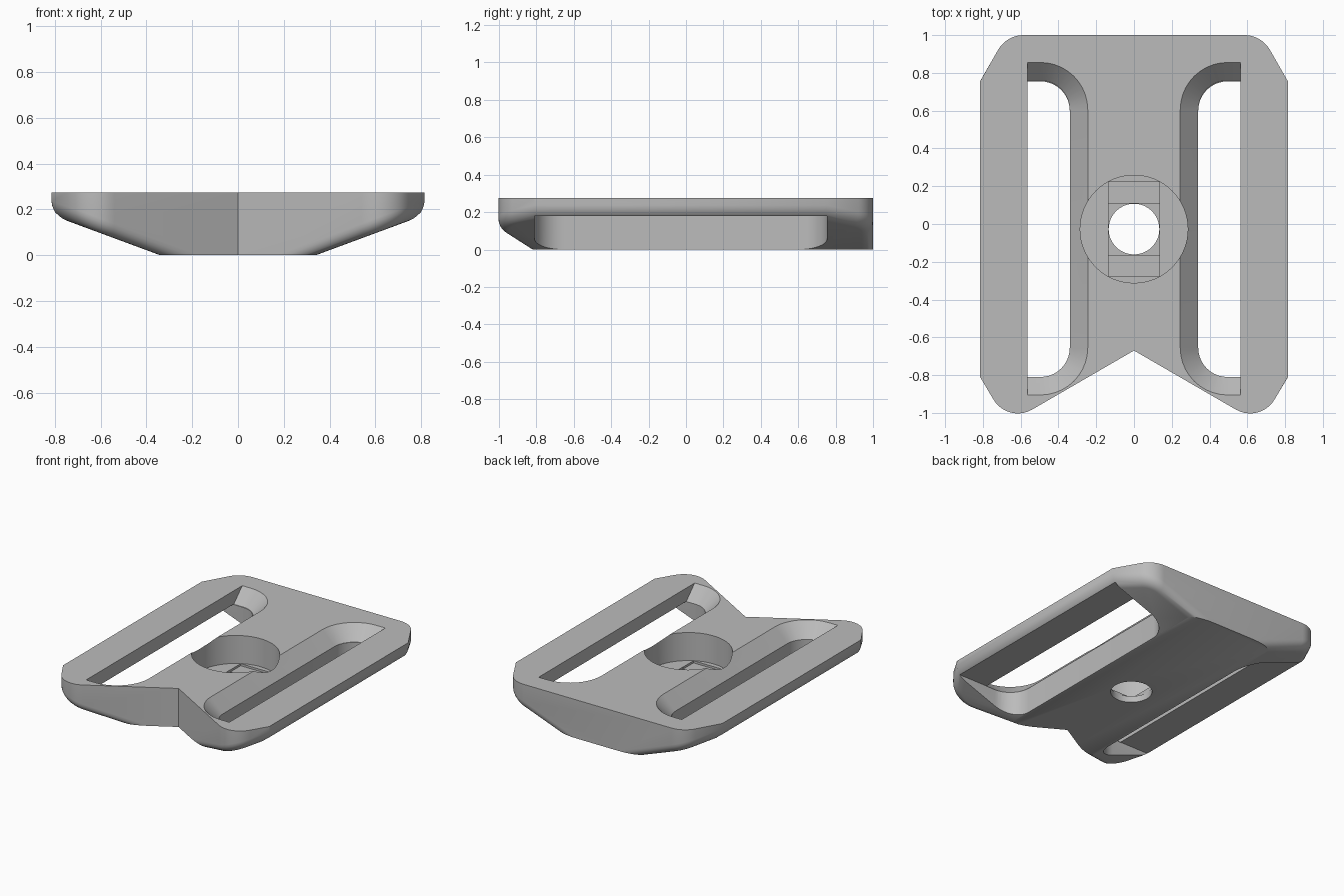
import bpy, bmesh, math
from mathutils import Vector

old = bpy.data.objects.get("Cube")
if old:
    bpy.data.objects.remove(old, do_unlink=True)

TOP = 0.275        # plate thickness
BAR = 0.18         # underside of the side bars
BORE_Y = -0.027    # centre of the screw hole


def rounded(corners, steps=10):
    """Outline from (x, y, radius) corners, each with a tangent arc."""
    points = []
    for i, (x, y, r) in enumerate(corners):
        p = Vector((x, y))
        if r == 0:
            points.append(p)
            continue
        a = (Vector(corners[i - 1][:2]) - p).normalized()
        b = (Vector(corners[(i + 1) % len(corners)][:2]) - p).normalized()
        half = a.angle(b) / 2
        centre = p + (a + b).normalized() * (r / math.sin(half))
        start = p + a * (r / math.tan(half)) - centre
        end = p + b * (r / math.tan(half)) - centre
        sweep = start.angle_signed(end)
        for k in range(steps + 1):
            t = -sweep * k / steps
            c, s = math.cos(t), math.sin(t)
            points.append(centre + Vector((start.x * c - start.y * s,
                                           start.x * s + start.y * c)))
    return points


def loft(bm, low, z0, high, z1):
    """Closed solid between two matching outlines."""
    a = [bm.verts.new((p.x, p.y, z0)) for p in low]
    b = [bm.verts.new((p.x, p.y, z1)) for p in high]
    bm.faces.new(a[::-1])
    bm.faces.new(b)
    for i in range(len(a)):
        j = (i + 1) % len(a)
        bm.faces.new((a[i], a[j], b[j], b[i]))
    bmesh.ops.recalc_face_normals(bm, faces=bm.faces)


def make(name, bm):
    mesh = bpy.data.meshes.new(name)
    bm.to_mesh(mesh)
    bm.free()
    obj = bpy.data.objects.new(name, mesh)
    bpy.context.collection.objects.link(obj)
    return obj


def prism(name, low, z0, z1, high=None):
    bm = bmesh.new()
    loft(bm, low, z0, high or low, z1)
    return make(name, bm)


def circle(r, n=64):
    return [Vector((r * math.cos(2 * math.pi * i / n),
                    BORE_Y + r * math.sin(2 * math.pi * i / n))) for i in range(n)]


def box(x0, x1, y0, y1):
    return [Vector(p) for p in ((x0, y0), (x1, y0), (x1, y1), (x0, y1))]


# Plate outline with rounded corners and a notch in the front
half = [(0.668, -1.057, 0.15), (0.815, -0.81, 0), (0.815, 0.755, 0), (0.675, 1, 0.156)]
corners = [(0, -0.67, 0)] + half + [(-x, y, r) for x, y, r in reversed(half)]
bm = bmesh.new()
outline = rounded(corners)
loft(bm, outline, 0, outline, TOP)

# Slope both undersides up towards the sides
for side in (1, -1):
    cut = bmesh.ops.bisect_plane(
        bm, geom=bm.verts[:] + bm.edges[:] + bm.faces[:], dist=1e-5,
        plane_co=(side * 0.34, 0, 0), plane_no=(side * 0.37, 0, -1), clear_outer=True)
    rim = [e for e in cut["geom_cut"] if isinstance(e, bmesh.types.BMEdge)]
    bmesh.ops.contextual_create(bm, geom=rim)
bmesh.ops.recalc_face_normals(bm, faces=bm.faces)
bm.normal_update()

# Round the edge between the slopes and the walls
edges = []
for e in bm.edges:
    nz = sorted(f.normal.z for f in e.link_faces)
    if len(nz) == 2 and -0.99 < nz[0] < -0.5 and abs(nz[1]) < 0.05:
        edges.append(e)
bmesh.ops.bevel(bm, geom=edges, offset=0.06, offset_type='OFFSET', segments=6,
                profile=0.5, affect='EDGES', clamp_overlap=True)
plate = make("strap_plate", bm)

# Strap slots: sloped upper lip, straight wall below running out under the bar
cutters = []
for side in (1, -1):
    def slot(x0, x1, y0, y1, r):
        pts = rounded([(x0, y0, r), (x1, y0, 0), (x1, y1, 0), (x0, y1, r)])
        return [Vector((p.x * side, p.y)) for p in pts][::side]
    over = 0.02
    cutters.append(prism("slot_lip_cutter",
                         slot(0.34, 0.565, -0.81, 0.76, 0.155), BAR - 0.001, TOP + over,
                         slot(0.245 - over, 0.565, -0.905 - over, 0.855 + over, 0.25 + over)))
    cutters.append(prism("slot_wall_cutter",
                         slot(0.34, 1.0, -0.81, 0.755, 0.155), -0.1, BAR))

# Screw recess, its two shallow steps and the through hole
cutters += [
    prism("recess_cutter", circle(0.285), 0.075, 0.4),
    prism("recess_step_cutter", box(-0.135, 0.135, BORE_Y - 0.25, BORE_Y + 0.25), 0.06, 0.2),
    prism("recess_square_cutter", box(-0.136, 0.136, BORE_Y - 0.136, BORE_Y + 0.136), 0.045, 0.2),
    prism("screw_hole_cutter", circle(0.134), -0.1, 0.3),
]

bpy.context.view_layer.objects.active = plate
for cutter in cutters:
    cutter.hide_render = True
    mod = plate.modifiers.new("cut", 'BOOLEAN')
    mod.operation = 'DIFFERENCE'
    mod.solver = 'EXACT'
    mod.object = cutter
    bpy.ops.object.modifier_apply(modifier=mod.name)
    bpy.data.objects.remove(cutter, do_unlink=True)

# Plain grey plastic
grey = bpy.data.materials.new("grey_plastic")
grey.use_nodes = True
color = (0.5, 0.5, 0.5, 1)
grey.diffuse_color = color
grey.node_tree.nodes["Principled BSDF"].inputs["Base Color"].default_value = color
plate.data.materials.clear()
plate.data.materials.append(grey)

for obj in bpy.context.selected_objects:
    obj.select_set(False)
plate.select_set(True)
bpy.ops.object.shade_smooth_by_angle(angle=math.radians(30))
